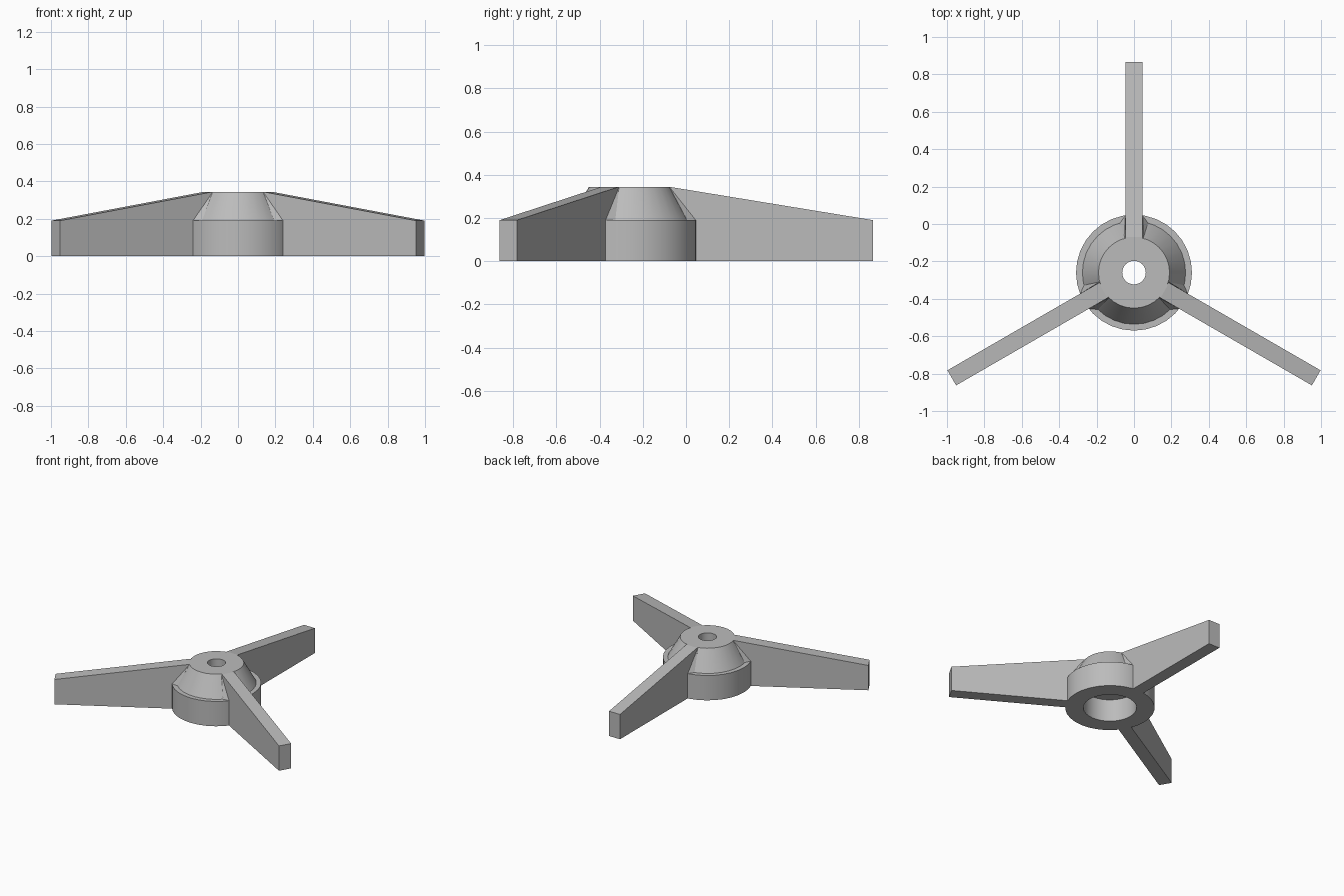
import bpy, bmesh, math
from mathutils import Matrix, Vector

cube = bpy.data.objects.get("Cube")
if cube:
    bpy.data.objects.remove(cube, do_unlink=True)

GREY = (0.5, 0.5, 0.5, 1)
metal = bpy.data.materials.new("plain grey")
metal.use_nodes = True
metal.diffuse_color = GREY
metal.node_tree.nodes["Principled BSDF"].inputs["Base Color"].default_value = GREY

CENTRE = Vector((0, -0.26, 0))
BASE, TOP = 0.19, 0.343          # rim height and hub top height
HALF = 0.0465                    # half the arm width
TIP = 1.125                      # arm reach from the hub axis


def finish(name, bm, smooth=False):
    bmesh.ops.remove_doubles(bm, verts=bm.verts, dist=0.0001)
    bmesh.ops.recalc_face_normals(bm, faces=bm.faces)
    mesh = bpy.data.meshes.new(name)
    bm.to_mesh(mesh)
    bm.free()
    mesh.materials.append(metal)
    obj = bpy.data.objects.new(name, mesh)
    bpy.context.collection.objects.link(obj)
    if smooth:
        bpy.ops.object.select_all(action='DESELECT')
        obj.select_set(True)
        bpy.context.view_layer.objects.active = obj
        bpy.ops.object.shade_smooth_by_angle(angle=math.radians(30))
    return obj


# Hub: turned ring with a cone on top, a wide bore below and a small through hole
profile = [(0.185, 0), (0.31, 0), (0.31, BASE), (0.276, BASE), (0.19, TOP),
           (0.063, TOP), (0.063, 0.17), (0.185, 0.17)]
bm = bmesh.new()
points = [bm.verts.new((r, 0, z)) for r, z in profile]
edges = [bm.edges.new((points[i - 1], points[i])) for i in range(len(points))]
bmesh.ops.spin(bm, geom=points + edges, cent=(0, 0, 0), axis=(0, 0, 1),
               angle=math.tau, steps=32)
hub = finish("hub", bm, smooth=True)
hub.location = CENTRE

# Three tapered arms, each with a pair of small gussets against the cone
outline = [(0.186, 0), (TIP, 0), (TIP, BASE), (0.19, TOP), (0.186, TOP)]
for index, name in enumerate(("left_arm", "back_arm", "right_arm")):
    place = Matrix.Translation(CENTRE) @ Matrix.Rotation(
        math.radians(-30 + 120 * index), 4, 'Z')

    bm = bmesh.new()
    side = bm.faces.new([bm.verts.new((x, -HALF, z)) for x, z in outline])
    extruded = bmesh.ops.extrude_face_region(bm, geom=[side])["geom"]
    bmesh.ops.translate(bm, vec=(0, 2 * HALF, 0),
                        verts=[v for v in extruded if isinstance(v, bmesh.types.BMVert)])
    # The extrusion keeps the first side, so the prism is closed
    arm = finish(name, bm)
    arm.matrix_world = place

    bm = bmesh.new()
    for s in (-1, 1):
        corners = [(0.305, s * HALF, BASE), (0.265, s * 0.075, BASE),
                   (0.184, s * 0.049, TOP), (0.2, s * 0.04, BASE)]
        verts = [bm.verts.new(c) for c in corners]
        bmesh.ops.convex_hull(bm, input=verts)
    gussets = finish(name + "_gussets", bm)
    gussets.matrix_world = place
